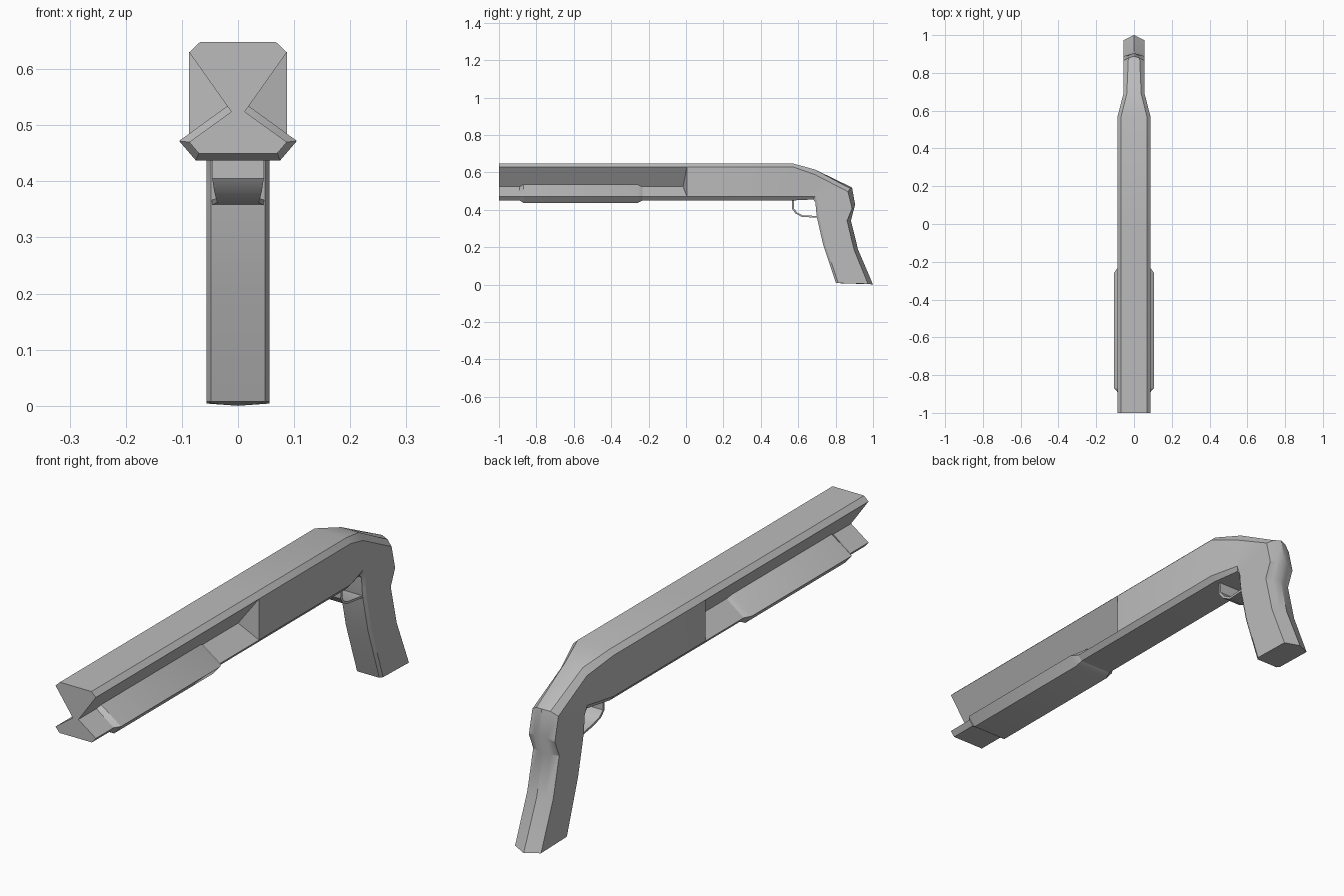
import bpy, bmesh
from math import radians
from mathutils import Vector

cube = bpy.data.objects.get("Cube")
if cube:
    bpy.data.objects.remove(cube)

grey = bpy.data.materials.new("plain grey")
grey.use_nodes = True
grey.diffuse_color = (0.5, 0.5, 0.5, 1)
grey.node_tree.nodes["Principled BSDF"].inputs["Base Color"].default_value = (0.5, 0.5, 0.5, 1)


def loft(name, halves):
    """Skin a row of closed rings, each given by its +x half from top to bottom."""
    bm = bmesh.new()
    rings = []
    for half in halves:
        mirrored = [(-x, y, z) for x, y, z in reversed(half) if x > 0]
        rings.append([bm.verts.new(p) for p in list(half) + mirrored])
    n = len(rings[0])
    for a, b in zip(rings, rings[1:]):
        for i in range(n):
            j = (i + 1) % n
            bm.faces.new((a[i], a[j], b[j], b[i]))
    bm.faces.new(rings[0])
    bm.faces.new(rings[-1])
    bmesh.ops.remove_doubles(bm, verts=bm.verts, dist=0.0001)
    bmesh.ops.recalc_face_normals(bm, faces=bm.faces)
    mesh = bpy.data.meshes.new(name)
    bm.to_mesh(mesh)
    bm.free()
    mesh.materials.append(grey)
    obj = bpy.data.objects.new(name, mesh)
    bpy.context.collection.objects.link(obj)
    bpy.ops.object.select_all(action='DESELECT')
    obj.select_set(True)
    bpy.context.view_layer.objects.active = obj
    bpy.ops.object.shade_smooth_by_angle(angle=radians(30))
    return obj


def straight(y, waist_y, waist_x):
    """Upright section of the barrel or receiver, pinched at the waist."""
    return [(0, y, 0.648), (0.068, y, 0.648), (0.087, y, 0.63),
            (waist_x, waist_y, 0.524), (0.087, y, 0.47), (0.07, y, 0.45)]


def bent(width, flat, ridge, shoulder, side, under, belly):
    """Tilted section of the stock; each point is (y, z)."""
    mid = ((side[0] + under[0]) / 2, (side[1] + under[1]) / 2)
    return [(0, *ridge), (flat, *shoulder), (width, *side),
            (width, *mid), (width, *under), (width - 0.008, *belly)]


def grip(ridge, side, belly):
    """Grip section with a ridged back and a chamfered front."""
    shoulder = tuple((a + b) / 2 for a, b in zip(ridge, side))
    return bent(0.056, 0.028, ridge, shoulder, side, (belly[0] + 0.012, belly[1]), belly)


# Barrel, receiver, stock and grip in one skin
loft("barrel_receiver_and_grip", [
    straight(-1, -1, 0.012),
    straight(0.005, -0.016, 0.012),
    straight(0.005, 0.005, 0.087),
    straight(0.57, 0.57, 0.087),
    bent(0.056, 0.038, (0.69, 0.615), (0.69, 0.615), (0.69, 0.588), (0.69, 0.472), (0.68, 0.455)),
    bent(0.056, 0.03, (0.888, 0.519), (0.878, 0.514), (0.866, 0.497), (0.704, 0.44), (0.692, 0.44)),
    grip((0.904, 0.428), (0.888, 0.406), (0.696, 0.39)),
    grip((0.882, 0.342), (0.861, 0.342), (0.702, 0.35)),
    grip((0.92, 0.187), (0.898, 0.187), (0.733, 0.214)),
    grip((1.0, 0), (0.973, 0.004), (0.802, 0.008)),
])


# Sliding fore-end with tapered ends
def pump_section(y, end):
    pts = [(0.014, 0.522), (0.087, 0.47), (0.07, 0.45)] if end else \
          [(0.018, 0.535), (0.105, 0.472), (0.075, 0.437)]
    return [(x, y, z) for x, z in pts]


loft("pump_handle", [pump_section(-0.89, True), pump_section(-0.87, False),
                     pump_section(-0.258, False), pump_section(-0.232, True)])

# Trigger guard strap
centre = Vector((0.64, 0.43))
strap = []
for y, z, w in [(0.567, 0.47, 0.047), (0.567, 0.405, 0.046), (0.585, 0.38, 0.042),
                (0.62, 0.362, 0.037), (0.715, 0.357, 0.047)]:
    inner = Vector((y, z)).lerp(centre, 0.13)
    strap.append([(w, inner.x, inner.y), (w, y, z)])
loft("trigger_guard", strap)
